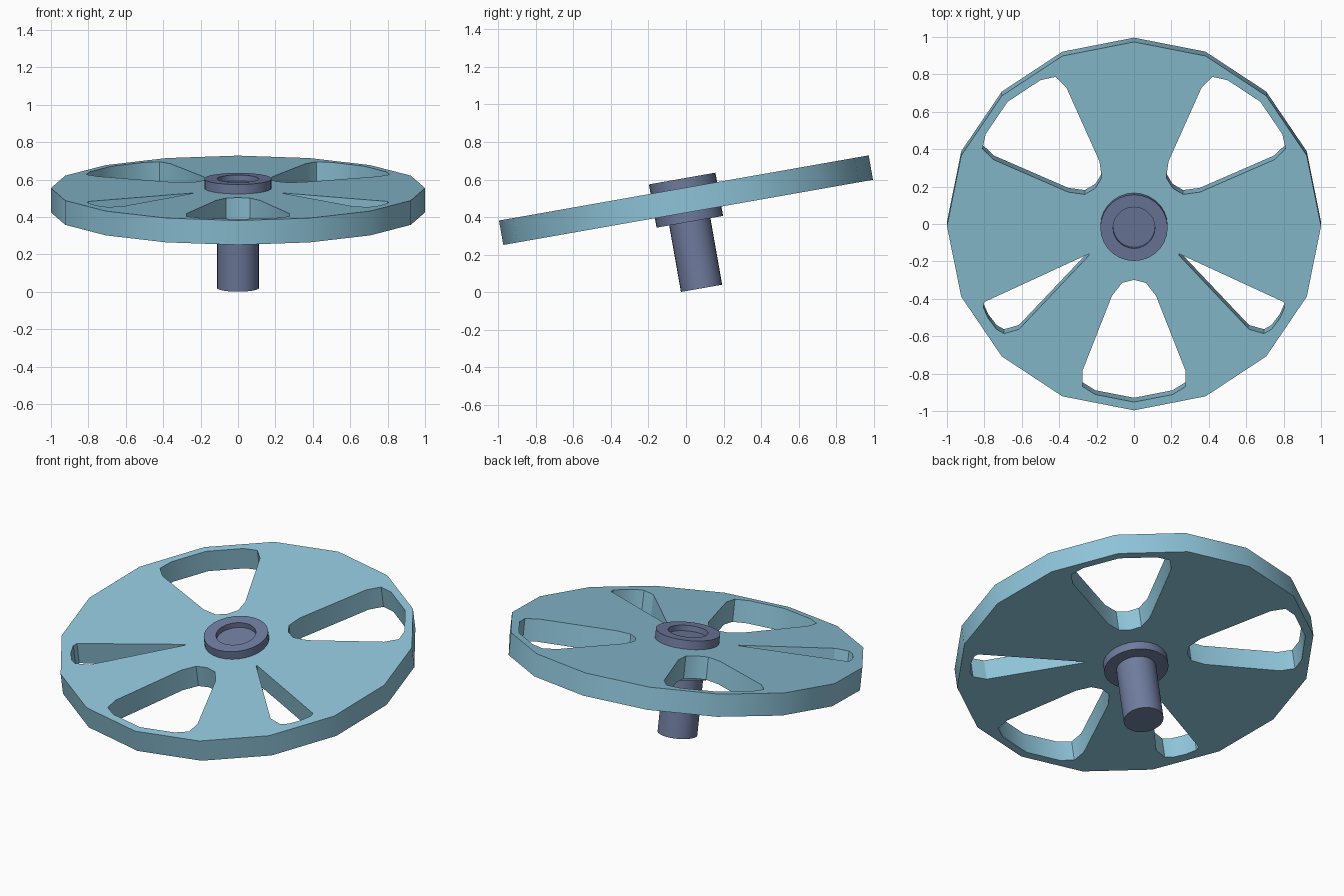
import bpy, bmesh, math
from mathutils import Matrix, Vector

if "Cube" in bpy.data.objects:
    bpy.data.objects.remove(bpy.data.objects["Cube"])

TILT = Matrix.Translation((0, 0, 0.49)) @ Matrix.Rotation(math.radians(10), 4, "X")
HALF = 0.066


def material(name, color):
    mat = bpy.data.materials.new(name)
    mat.use_nodes = True
    mat.diffuse_color = (*color, 1)
    mat.node_tree.nodes["Principled BSDF"].inputs["Base Color"].default_value = (*color, 1)
    return mat


def finish(name, bm, mat):
    """Turn a bmesh into a tilted object with sharp-edged smooth shading."""
    bmesh.ops.remove_doubles(bm, verts=bm.verts, dist=0.0002)
    bmesh.ops.recalc_face_normals(bm, faces=bm.faces)
    mesh = bpy.data.meshes.new(name)
    bm.to_mesh(mesh)
    bm.free()
    mesh.materials.append(mat)
    obj = bpy.data.objects.new(name, mesh)
    bpy.context.collection.objects.link(obj)
    obj.matrix_world = TILT
    bpy.ops.object.select_all(action="DESELECT")
    obj.select_set(True)
    bpy.context.view_layer.objects.active = obj
    bpy.ops.object.shade_smooth_by_angle(angle=math.radians(30))
    return obj


def lathe(name, profile, mat, closed=False, steps=28):
    """Revolve (radius, height) points around the axle."""
    bm = bmesh.new()
    verts = [bm.verts.new((r, 0, z)) for r, z in profile]
    pairs = list(zip(verts, verts[1:]))
    if closed:
        pairs.append((verts[-1], verts[0]))
    edges = [bm.edges.new(p) for p in pairs]
    bmesh.ops.spin(bm, geom=verts + edges, cent=(0, 0, 0), axis=(0, 0, 1),
                   angle=math.tau, steps=steps, use_duplicate=False)
    return finish(name, bm, mat)


blue = material("light blue", (0.27, 0.55, 0.69))
slate = material("slate blue", (0.16, 0.20, 0.34))

# Outlines of the wheel: sixteen-sided rim, three wide and two narrow openings
rim = [(math.cos(math.tau * i / 16), math.sin(math.tau * i / 16)) for i in range(16)]
half_wedge = [(0.292, 0), (0.308, 0.064), (0.379, 0.118), (0.787, 0.276),
              (0.87, 0.276), (0.914, 0.207), (0.955, 0)]
wedge = half_wedge + [(r, -s) for r, s in half_wedge[-2:0:-1]]
outlines = [rim]
for degrees in (45, 135, -90):
    turn = Matrix.Rotation(math.radians(degrees), 2)
    outlines.append([tuple(turn @ Vector(p)) for p in wedge])
narrow = [(0.24, -0.15), (0.80, -0.412), (0.806, -0.44), (0.78, -0.50),
          (0.735, -0.56), (0.695, -0.583), (0.615, -0.56), (0.24, -0.158)]
outlines += [narrow, [(-x, y) for x, y in narrow]]

# Wheel disc: filled flat curve with thickness, turned into a mesh
curve = bpy.data.curves.new("wheel_outline", "CURVE")
curve.dimensions = "2D"
curve.fill_mode = "BOTH"
curve.extrude = HALF
for points in outlines:
    spline = curve.splines.new("POLY")
    spline.points.add(len(points) - 1)
    for point, (x, y) in zip(spline.points, points):
        point.co = (x, y, 0, 1)
    spline.use_cyclic_u = True
helper = bpy.data.objects.new("wheel_outline", curve)
bpy.context.collection.objects.link(helper)
bpy.context.view_layer.update()
flat = bpy.data.meshes.new_from_object(
    helper.evaluated_get(bpy.context.evaluated_depsgraph_get()))
disc = bmesh.new()
disc.from_mesh(flat)
bpy.data.objects.remove(helper)
bpy.data.meshes.remove(flat)
finish("wheel_disc", disc, blue)

# Hub collar and the axle through it
lathe("hub_collar", [(0.112, 0.117), (0.18, 0.117), (0.18, -0.117), (0.112, -0.117)],
      slate, closed=True)
lathe("axle", [(0, 0.085), (0.1115, 0.085), (0.1115, -0.477), (0, -0.477)], slate)
